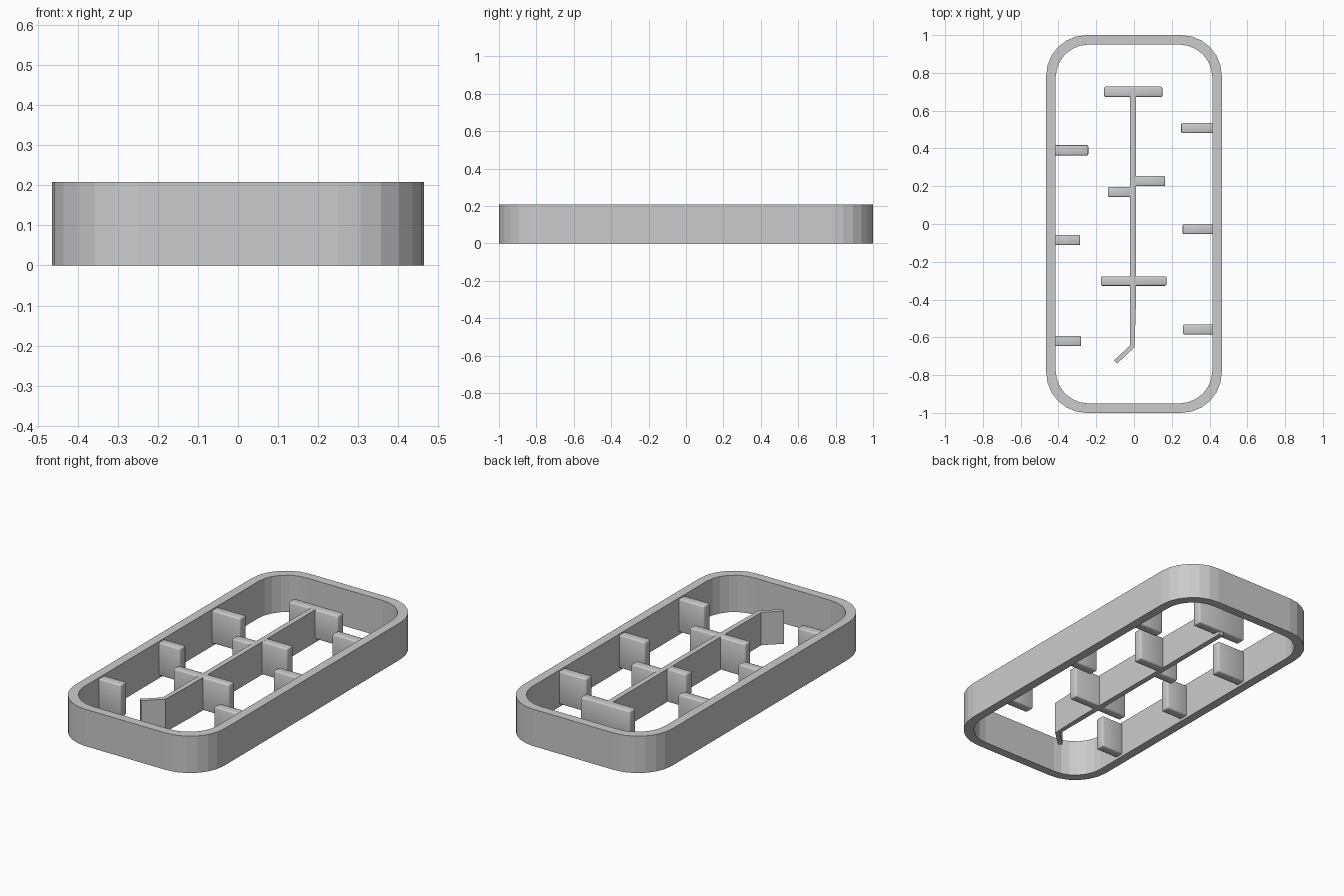
import bpy, bmesh, math

if "Cube" in bpy.data.objects:
    bpy.data.objects.remove(bpy.data.objects["Cube"])

TOP, LOW = 0.2, 0.015


def rounded_loop(hx, hy, r, seg=6):
    pts = []
    for k, (sx, sy) in enumerate([(1, 1), (-1, 1), (-1, -1), (1, -1)]):
        for i in range(seg + 1):
            a = math.pi / 2 * (k + i / seg)
            pts.append((sx * (hx - r) + r * math.cos(a),
                        sy * (hy - r) + r * math.sin(a)))
    return pts


def finish(bm, name):
    bmesh.ops.recalc_face_normals(bm, faces=bm.faces[:])
    me = bpy.data.meshes.new(name)
    bm.to_mesh(me)
    bm.free()
    ob = bpy.data.objects.new(name, me)
    bpy.context.collection.objects.link(ob)
    return ob


def prism(name, outline, z0, z1):
    bm = bmesh.new()
    face = bm.faces.new([bm.verts.new((x, y, z0)) for x, y in outline])
    ext = bmesh.ops.extrude_face_region(bm, geom=[face])
    for v in ext["geom"]:
        if isinstance(v, bmesh.types.BMVert):
            v.co.z = z1
    return finish(bm, name)


def fin(name, x0, x1, y, z0=LOW, z1=TOP, t=0.054):
    ob = prism(name, [(x0, y - t / 2), (x1, y - t / 2),
                      (x1, y + t / 2), (x0, y + t / 2)], z0, z1)
    # softened edges
    bev = ob.modifiers.new("soft_edges", "BEVEL")
    bev.width, bev.segments = 0.007, 2
    for p in ob.data.polygons:
        p.use_smooth = True
    return ob


# outer frame: four rounded loops joined into a closed ring
bm = bmesh.new()
outer = rounded_loop(0.465, 1.0, 0.215)
inner = rounded_loop(0.415, 0.95, 0.175)
loops = [[bm.verts.new((x, y, z)) for x, y in pts]
         for pts, z in ((outer, 0), (outer, 0.208), (inner, 0.208), (inner, 0))]
n = len(outer)
for k in range(4):
    a, b = loops[k], loops[(k + 1) % 4]
    for i in range(n):
        j = (i + 1) % n
        bm.faces.new((a[i], a[j], b[j], b[i]))
finish(bm, "outer_frame")

# centre wall with its bent front end
prism("centre_wall", [(-0.02, 0.72), (-0.02, -0.642), (-0.106, -0.722),
                      (-0.088, -0.738), (0.003, -0.652), (0.01, -0.43),
                      (0.01, 0.72)], LOW, TOP)

# cross fins on the centre wall
fin("end_cross_fin", -0.158, 0.15, 0.70, z0=0.035)
fin("centre_fin_right", 0.005, 0.165, 0.227)
fin("centre_fin_left", -0.138, -0.015, 0.17)
fin("front_cross_fin", -0.175, 0.172, -0.302, t=0.05)

# fins on the side walls
for i, (x, y) in enumerate([(-0.242, 0.39), (-0.285, -0.085), (-0.28, -0.62)]):
    fin(f"left_wall_fin_{i + 1}", -0.43, x, y)
for i, (x, y) in enumerate([(0.25, 0.508), (0.258, -0.027), (0.26, -0.558)]):
    fin(f"right_wall_fin_{i + 1}", x, 0.43, y)
